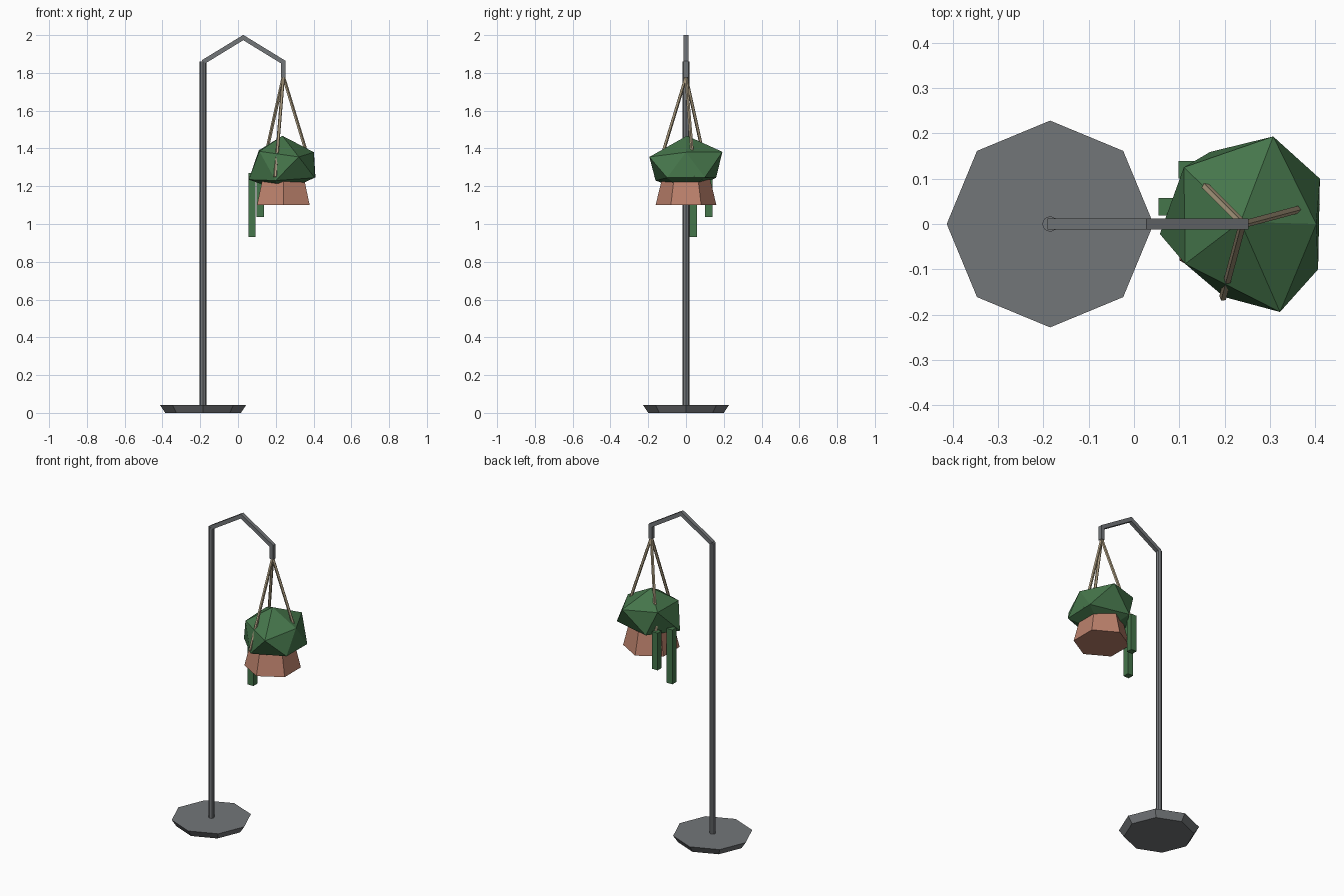
import bpy
from math import cos, sin, pi, radians
from mathutils import Vector

if "Cube" in bpy.data.objects:
    bpy.data.objects.remove(bpy.data.objects["Cube"])


def material(name, rgb):
    m = bpy.data.materials.new(name)
    m.diffuse_color = (*rgb, 1)
    m.use_nodes = True
    m.node_tree.nodes["Principled BSDF"].inputs["Base Color"].default_value = m.diffuse_color
    return m


METAL = material("dark_metal", (0.17, 0.18, 0.19))
CLAY = material("terracotta", (0.50, 0.22, 0.15))
LEAF = material("leaf_green", (0.06, 0.18, 0.07))
ROPE = material("rope_tan", (0.42, 0.34, 0.22))

POLE_X, HANG_X = -0.185, 0.24


def add_mesh(name, verts, faces, mat):
    me = bpy.data.meshes.new(name)
    me.from_pydata([tuple(v) for v in verts], [], faces)
    me.materials.append(mat)
    ob = bpy.data.objects.new(name, me)
    bpy.context.collection.objects.link(ob)
    return ob


def bridge(name, lower, upper, mat):
    """Closed solid between two matching counter-clockwise rings."""
    n = len(lower)
    faces = [(i, (i + 1) % n, n + (i + 1) % n, n + i) for i in range(n)]
    faces += [tuple(reversed(range(n))), tuple(range(n, 2 * n))]
    return add_mesh(name, lower + upper, faces, mat)


def ring(x, y, z, r, n, start=0.0):
    return [Vector((x + r * cos(start + 2 * pi * i / n),
                    y + r * sin(start + 2 * pi * i / n), z)) for i in range(n)]


def rod(name, a, b, r, n, mat):
    a, b = Vector(a), Vector(b)
    q = (b - a).to_track_quat('Z', 'Y')
    circle = [q @ v for v in ring(0, 0, 0, r, n, pi / n)]
    return bridge(name, [a + v for v in circle], [b + v for v in circle], mat)


# Stand: flared octagonal foot and straight pole
bridge("base", ring(POLE_X, 0, 0, 0.20, 8), ring(POLE_X, 0, 0.042, 0.228, 8), METAL)
bridge("pole", ring(POLE_X, 0, 0, 0.0175, 8), ring(POLE_X, 0, 1.86, 0.0175, 8), METAL)

# Bent arm: square bar mitred along a path in the xz plane
path = [Vector(p) for p in ((POLE_X, 1.857), (0.028, 1.987), (HANG_X, 1.857), (HANG_X, 1.775))]
dirs = [(b - a).normalized() for a, b in zip(path, path[1:])]
h = 0.012
arm_verts, arm_faces = [], []
for i, p in enumerate(path):
    d0, d1 = dirs[max(i - 1, 0)], dirs[min(i, len(dirs) - 1)]
    t = (d0 + d1).normalized()
    off = Vector((-t.y, t.x)) * h / t.dot(d1)
    for side, y in ((1, -h), (1, h), (-1, h), (-1, -h)):
        q = p + off * side
        arm_verts.append((q.x, y, q.y))
for i in range(len(path) - 1):
    for k in range(4):
        a, b = 4 * i + k, 4 * i + (k + 1) % 4
        arm_faces.append((a, b, b + 4, a + 4))
arm_faces += [(3, 2, 1, 0), tuple(range(len(arm_verts) - 4, len(arm_verts)))]
add_mesh("arm", arm_verts, arm_faces, METAL)

# Hexagonal pot
bridge("pot", ring(HANG_X, 0, 1.10, 0.161, 6, pi / 2), ring(HANG_X, 0, 1.26, 0.122, 6, pi / 2), CLAY)

# Three hanging ropes from the arm tip to the pot
for i, deg in enumerate((15, 135, 255)):
    a = radians(deg)
    rod(f"rope_{i + 1}", (HANG_X, 0, 1.78),
        (HANG_X + 0.167 * cos(a), 0.167 * sin(a), 1.25), 0.009, 5, ROPE)

# Foliage: uneven icosahedron (bottom, lower ring, upper ring, top)
low = [(0.406, -0.10, 1.245), (0.41, 0.10, 1.247), (0.168, 0.159, 1.245),
       (0.057, -0.022, 1.235), (0.199, -0.161, 1.23)]
up = [(0.402, 0.0, 1.38), (0.307, 0.193, 1.382), (0.11, 0.125, 1.39),
      (0.113, -0.088, 1.385), (0.322, -0.194, 1.355)]
leaf_verts = [(0.24, 0, 1.17)] + low + up + [(0.235, 0.005, 1.467)]
leaf_faces = []
for i in range(5):
    j = (i + 1) % 5
    l0, l1, u0, u1 = 1 + i, 1 + j, 6 + i, 6 + j
    leaf_faces += [(0, l1, l0), (l0, l1, u0), (l1, u1, u0), (u0, u1, 11)]
add_mesh("foliage", leaf_verts, leaf_faces, LEAF)

# Trailing vines: square strands
for i, (x, y, z0) in enumerate(((0.074, 0.038, 0.93), (0.118, 0.12, 1.037))):
    rod(f"vine_{i + 1}", (x, y, z0), (x, y, 1.27), 0.0275, 4, LEAF)
